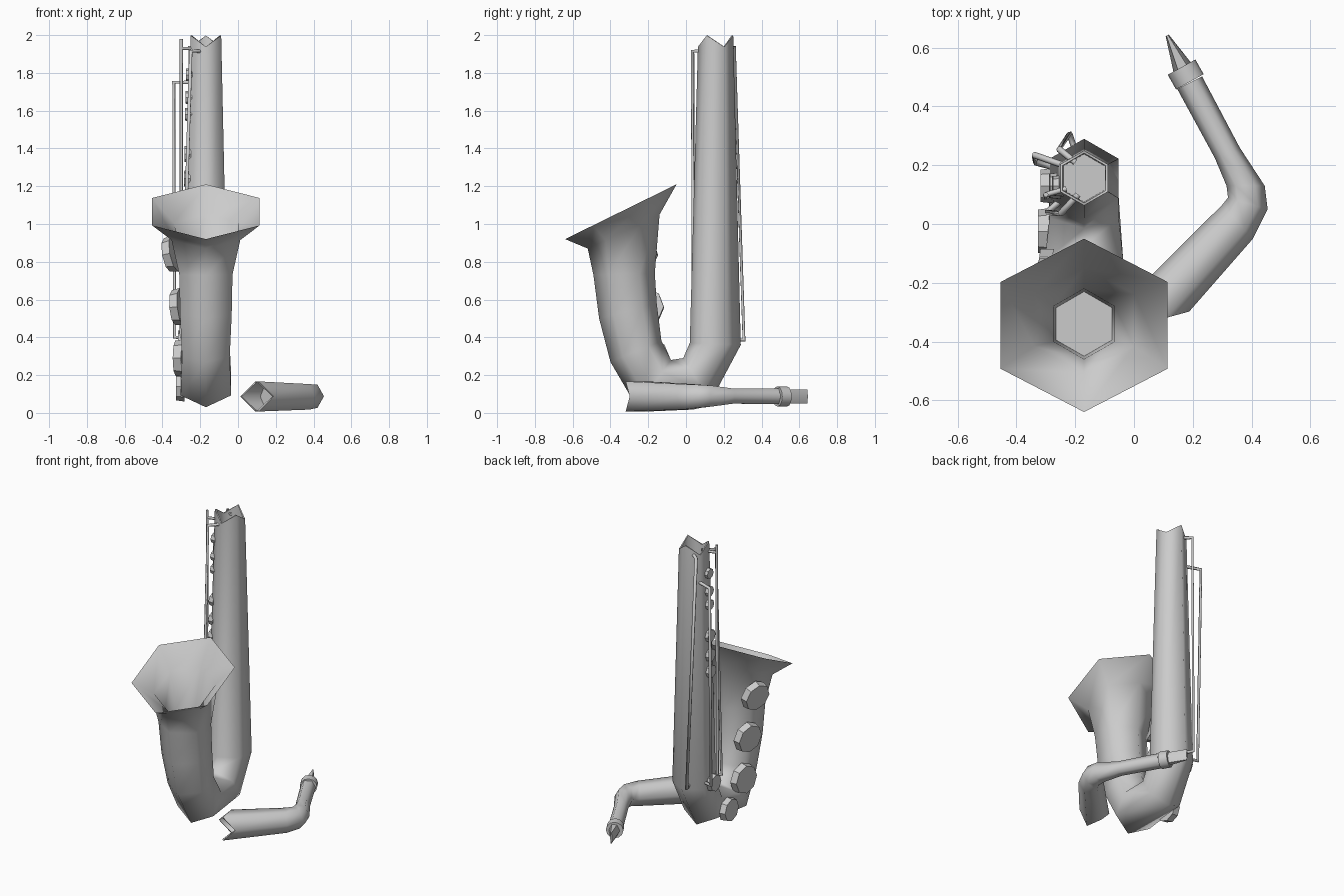
import bpy, bmesh
from math import cos, sin, pi
from mathutils import Vector as V

if "Cube" in bpy.data.objects:
    bpy.data.objects.remove(bpy.data.objects["Cube"])


def finish(name, bm, angle=65):
    bmesh.ops.recalc_face_normals(bm, faces=bm.faces)
    me = bpy.data.meshes.new(name)
    bm.to_mesh(me)
    bm.free()
    ob = bpy.data.objects.new(name, me)
    bpy.context.collection.objects.link(ob)
    bpy.context.view_layer.objects.active = ob
    bpy.ops.object.select_all(action='DESELECT')
    ob.select_set(True)
    bpy.ops.object.shade_smooth_by_angle(angle=angle * pi / 180)
    return ob


def ring(p, q, normal, zig=(0, 0, 0), sides=6):
    """Polygon whose diameter is p-q, with alternate corners shifted by zig."""
    p, q, n, zig = V(p), V(q), V(normal), V(zig)
    c, u = (p + q) / 2, (q - p) / 2
    out = []
    for k in range(sides):
        a = 2 * pi * k / sides
        out.append(c + u * cos(a) + n * u.length * sin(a) + zig * (1 if k % 2 == 0 else -1))
    return out


def loft(name, rings, angle=65):
    bm = bmesh.new()
    loops = [[bm.verts.new(v) for v in r] for r in rings]
    for a, b in zip(loops, loops[1:]):
        n = len(a)
        for i in range(n):
            bm.faces.new((a[i], a[(i + 1) % n], b[(i + 1) % n], b[i]))
    bm.faces.new(loops[0])
    bm.faces.new(loops[-1])
    return finish(name, bm, angle)


# Body: main tube, bow and flared bell, given as inner and outer (y, z) points
X = -0.17
profile = [
    ((0.02, 0.37), (0.29, 0.36)), ((-0.015, 0.29), (0.13, 0.06)),
    ((-0.08, 0.28), (-0.26, 0.03)), ((-0.13, 0.38), (-0.40, 0.27)),
    ((-0.155, 0.58), (-0.46, 0.50)), ((-0.165, 0.74), (-0.49, 0.73)),
    ((-0.14, 1.05), (-0.52, 0.87)), ((-0.05, 1.21), (-0.64, 0.92)),
    # inside of the bell
    ((-0.15, 1.05), (-0.505, 0.88)), ((-0.22, 0.78), (-0.46, 0.77)),
    ((-0.23, 0.62), (-0.45, 0.62))]


def body_ring(p, q, dz=0):
    return ring((X, *p), (X, *q), (1, 0, 0), (0, 0, dz))


rings = [body_ring((0.075, 1.86), (0.238, 1.86)),
         body_ring((0.072, 1.968), (0.241, 1.968), 0.03),
         body_ring((0.063, 1.968), (0.25, 1.968), 0.03)]
rings += [body_ring(p, q) for p, q in profile]
loft("body_and_bell", rings)

# Detached neck lying beside the body, inner and outer points in plan
neck = [((0.30, 0.065), (0.405, -0.05), .085), ((0.32, 0.09), (0.455, 0.05), .088),
        ((0.315, 0.13), (0.445, 0.13), .089), ((0.275, 0.225), (0.36, 0.26), .089),
        ((0.147, 0.46), (0.232, 0.502), .087)]
zig = (-0.023, -0.027, 0)
a, b = V((0.035, -0.195, .087)), V((0.165, -0.325, .087))
deep = V((0.07, 0.08, 0))
rings = [ring(a.lerp(b, .1) + deep, a.lerp(b, .9) + deep, (0, 0, 1)),
         ring(a.lerp(b, .05), b.lerp(a, .05), (0, 0, 1), -V(zig)),
         ring(a, b, (0, 0, 1), -V(zig))]
rings += [ring((*p, z), (*q, z), (0, 0, 1)) for p, q, z in neck]
loft("neck", rings)

# Collar and tapered mouthpiece
loft("neck_collar", [ring((0.143, 0.458, .087), (0.237, 0.51, .087), (0, 0, 1), sides=12),
                     ring((0.115, 0.508, .087), (0.209, 0.56, .087), (0, 0, 1), sides=12)], 40)


def slab(c, w, h):
    side, c = V((0.87, 0.49, 0)), V(c)
    pts = []
    for k in range(6):
        t = 2 * pi * k / 6
        pts.append(c + side * w * cos(t) + V((0, 0, h * sin(t) / sin(pi / 3))))
    return pts


loft("mouthpiece", [slab((0.168, 0.525, .087), .036, .037),
                    slab((0.113, 0.642, .087), .006, .037)])


# Key rods with short bent feet
def rod(name, pts, r=0.011):
    cu = bpy.data.curves.new(name, 'CURVE')
    cu.dimensions = '3D'
    cu.bevel_depth = r
    cu.bevel_resolution = 1
    cu.use_fill_caps = True
    sp = cu.splines.new('POLY')
    sp.points.add(len(pts) - 1)
    for p, c in zip(sp.points, pts):
        p.co = (*c, 1)
    ob = bpy.data.objects.new(name, cu)
    bpy.context.collection.objects.link(ob)


rod("back_rod", [(-0.20, 0.21, 1.935), (-0.255, 0.255, 1.935),
                 (-0.22, 0.307, 0.385), (-0.20, 0.25, 0.39)])
rod("front_rod", [(-0.19, 0.10, 1.915), (-0.25, 0.035, 1.915),
                  (-0.295, 0.04, 0.40), (-0.25, 0.08, 0.40)])
rod("outer_rod", [(-0.24, 0.20, 1.75), (-0.34, 0.235, 1.75),
                  (-0.335, 0.21, 0.40), (-0.26, 0.19, 0.40)])
rod("long_rod", [(-0.30, 0.10, 1.98), (-0.30, 0.09, 0.35)], 0.009)
rod("long_rod_bracket", [(-0.30, 0.10, 1.93), (-0.23, 0.12, 1.93)], 0.009)


# Octagonal key cups along the left side
def cup(name, c, r, depth, facing):
    bm = bmesh.new()
    bmesh.ops.create_cone(bm, cap_ends=True, segments=8, radius1=r, radius2=r * 0.92, depth=depth)
    bm.transform(V(facing).to_track_quat('Z', 'Y').to_matrix().to_4x4())
    bmesh.ops.translate(bm, verts=bm.verts, vec=V(c))
    finish(name, bm, 30)


bell_cups = [((-0.355, -0.24, 0.84), .098, (-1, .3, -.2)),
             ((-0.32, -0.21, 0.56), .10, (-1, .25, -.1)),
             ((-0.31, -0.18, 0.29), .10, (-1, .15, 0)),
             ((-0.305, -0.025, 0.14), .08, (-1, 0, 0)),
             ((-0.295, 0.13, 0.38), .06, (-1, 0, 0))]
for i, (c, r, f) in enumerate(bell_cups):
    cup(f"bell_key_cup_{i + 1}", c, r, 0.045, f)
for i, z in enumerate((1.79, 1.67, 1.58, 1.37, 1.24, 1.13)):
    cup(f"tube_key_cup_{i + 1}", (-0.255 - (1.9 - z) * 0.022, 0.13, z),
        0.036 if i < 3 else 0.045, 0.035, (-1, 0, 0))
